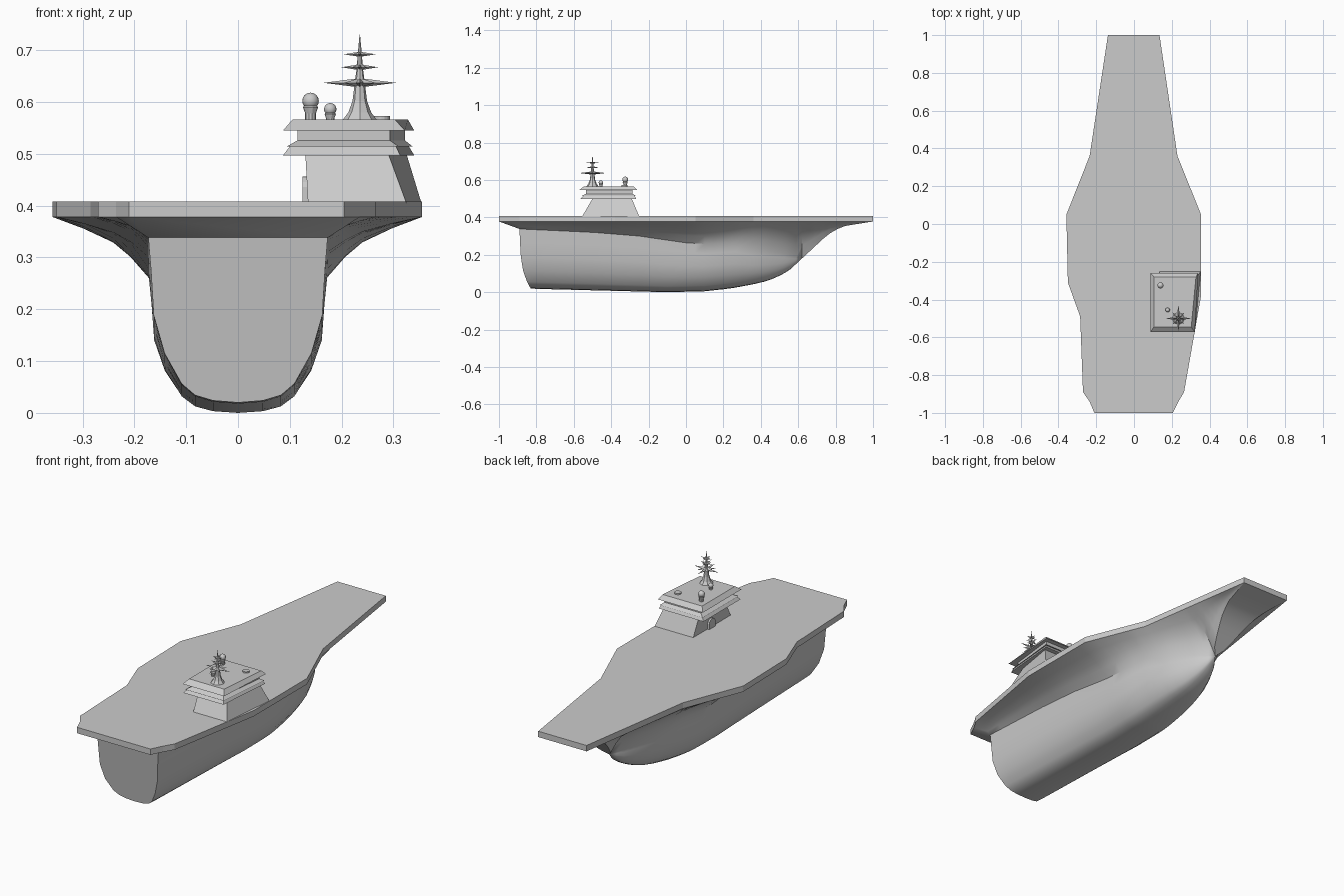
import bpy, bmesh, math

if "Cube" in bpy.data.objects:
    bpy.data.objects.remove(bpy.data.objects["Cube"])

def make(name, verts, faces, smooth=None):
    me = bpy.data.meshes.new(name)
    me.from_pydata(verts, [], faces)
    bm = bmesh.new()
    bm.from_mesh(me)
    bmesh.ops.remove_doubles(bm, verts=bm.verts, dist=1e-4)
    bmesh.ops.recalc_face_normals(bm, faces=bm.faces)
    bm.to_mesh(me)
    bm.free()
    ob = bpy.data.objects.new(name, me)
    bpy.context.collection.objects.link(ob)
    if smooth:
        bpy.ops.object.select_all(action='DESELECT')
        ob.select_set(True)
        bpy.context.view_layer.objects.active = ob
        bpy.ops.object.shade_smooth_by_angle(angle=math.radians(smooth))
    return ob

def lerp(table, y):
    for (a, va), (b, vb) in zip(table, table[1:]):
        if y <= b:
            t = max(0, (y - a) / (b - a))
            return va + (vb - va) * t
    return table[-1][1]

def loft(name, rings, smooth=None, caps=True):
    n = len(rings[0])
    verts = [v for r in rings for v in r]
    faces = [(i*n + j, i*n + (j+1) % n, (i+1)*n + (j+1) % n, (i+1)*n + j)
             for i in range(len(rings)-1) for j in range(n)]
    if caps:
        faces += [tuple(range(n)), tuple(range((len(rings)-1)*n, len(rings)*n))]
    return make(name, verts, faces, smooth)

def lathe(name, x, y, profile, n, smooth=None):
    return loft(name, [[(x + r*math.cos(2*math.pi*k/n), y + r*math.sin(2*math.pi*k/n), z)
                        for k in range(n)] for r, z in profile], smooth)

# Flight deck: outline slab
Z0, Z1 = .378, .408
right = [(-1, .205), (-.94, .235), (-.89, .265), (-.38, .355), (.05, .355), (.36, .23), (1, .135)]
left = [(-1, .21), (-.94, .235), (-.89, .27), (-.49, .285), (-.31, .35), (.05, .358), (.36, .235), (1, .138)]
outline = [(x, y) for y, x in right] + [(-x, y) for y, x in reversed(left)]
loft("flight_deck", [[(x, y, z) for x, y in outline] for z in (Z0, Z1)])

# Hull: sections lofted along y, with a flare up to the deck edge
keel = [(-.89, .02), (-.5, .01), (-.1, 0), (.1, .005), (.24, .02), (.4, .05), (.48, .077),
        (.55, .115), (.62, .18), (.69, .245), (.73, .283), (.77, .315), (.81, .338), (.85, .354), (1, Z0)]
knuckle = [(-.89, .338), (-.5, .32), (-.25, .3), (-.1, .278), (0, .264), (.1, .258), (.26, .265),
           (.34, .24), (.5, .21), (.62, .18)]
width = [(-.89, .173), (.05, .172), (.15, .168), (.26, .155), (.34, .138), (.42, .112), (.5, .077),
         (.56, .045), (.62, 0), (.65, .03), (.69, .05), (.77, .082), (.85, .105), (1, .135)]
section = [(1, 1), (.97, .8), (.94, .53), (.82, .3), (.63, .115), (.48, .045), (.28, .012)]
flare = [(1, 1), (.68, .81), (.37, .58), (.19, .34)]
stations = [-.89, -.8, -.65, -.49, -.38, -.31, -.25, -.1, 0, .05, .1, .15, .2, .26, .3, .36, .42,
            .46, .5, .53, .56, .59, .62, .65, .69, .73, .77, .81, .85, .92, 1]

def half(y, side, deck):
    k = lerp(keel, y)
    top = lerp(knuckle, y) if y < .62 else k
    w, d = lerp(width, y), lerp(deck, y)
    pts = [(side*(w + (d-w)*t), y, top + (Z0-top)*s) for t, s in flare]
    for t, s in section:
        dy = .05*(1-s)**4 + .01*(1-s) if y == -.89 else 0
        pts.append((side*w*t, y + dy, k + (top-k)*s))
    return pts

verts = []
for y in stations:
    dy = .06 if y == -.89 else 0
    verts += half(y, -1, left) + [(0, y + dy, lerp(keel, y))] + half(y, 1, right)[::-1]
n = len(verts) // len(stations)
faces = [(i*n+j, i*n+j+1, (i+1)*n+j+1, (i+1)*n+j) for i in range(len(stations)-1) for j in range(n-1)]
# Transom and sloped stern overhang
f = len(flare)
faces.append(tuple(range(f, n-f)))
b = len(verts)
verts += [(-.235, -.94, Z0), (-.21, -1, Z0), (.205, -1, Z0), (.235, -.94, Z0)]
L, R = f, n-1-f
faces += [tuple([b] + list(range(0, L+1))), (b, L, b+1), (b+1, L, R, b+2),
          (b+2, R, b+3), tuple([b+3] + list(range(R, n)))]
make("hull", verts, faces, 32)

# Island: stacked tapered tiers (z, left, right front, right back, front, back)
def tier(name, *levels):
    loft(name, [[(xl, yf, z), (xrf, yf, z), (xrb, yb, z), (xl, yb, z)]
                for z, xl, xrf, xrb, yf, yb in levels])

tier("island_tower", (.405, .135, .325, .354, -.555, -.25), (.5, .13, .29, .325, -.50, -.29))
tier("lower_gallery", (.497, .087, .313, .34, -.565, -.265), (.514, .10, .305, .33, -.55, -.275))
tier("bridge", (.514, .094, .31, .337, -.56, -.268), (.526, .115, .293, .322, -.535, -.285),
     (.546, .115, .293, .322, -.535, -.285))
tier("island_roof", (.545, .087, .322, .34, -.572, -.26), (.566, .105, .303, .328, -.545, -.28))

# Side hatch with rounded top
arc = [(-.39 + .025*math.cos(a), .436 + .02*math.sin(a)) for a in [math.pi*k/6 for k in range(7)]]
arc += [(-.415, .408), (-.365, .408)]
loft("side_hatch", [[(x, y, z) for y, z in arc] for x in (.124, .137)])

# Radar domes on cup stands, and a flat hatch
def dome(name, x, y, z, r):
    lathe(name + "_stand", x, y, [(r*.65, .564), (r*.65, z - r*1.5), (r*.9, z - r*.8), (r*.8, z - r*.6)], 10)
    lathe(name, x, y, [(max(r*math.sin(math.pi*k/8), 1e-5), z - r*math.cos(math.pi*k/8))
                       for k in range(9)], 16, 40)

dome("large_dome", .14, -.325, .602, .016)
dome("small_dome", .178, -.455, .586, .012)
lathe("roof_disc", .277, -.33, [(.016, .564), (.016, .573)], 16)

# Mast and its star shaped radar platforms
MX, MY = .235, -.5
lathe("mast", MX, MY, [(.034, .564), (.022, .58), (.014, .602), (.01, .635), (.006, .665),
                       (.004, .692), (.0005, .73)], 8)

def star(name, z, r, h):
    ring = []
    for k in range(16):
        rr = r if k % 4 == 0 else r*.62 if k % 2 == 0 else r*.28
        a = math.pi*k/8
        ring.append((MX + rr*math.cos(a), MY + rr*math.sin(a), z))
    verts = ring + [(MX, MY, z + h), (MX, MY, z - h)]
    make(name, verts, [(k, (k+1) % 16, p) for k in range(16) for p in (16, 17)])

for i, (z, r, h) in enumerate([(.637, .07, .009), (.667, .035, .006), (.692, .031, .005)]):
    star(f"radar_platform_{i+1}", z, r, h)
